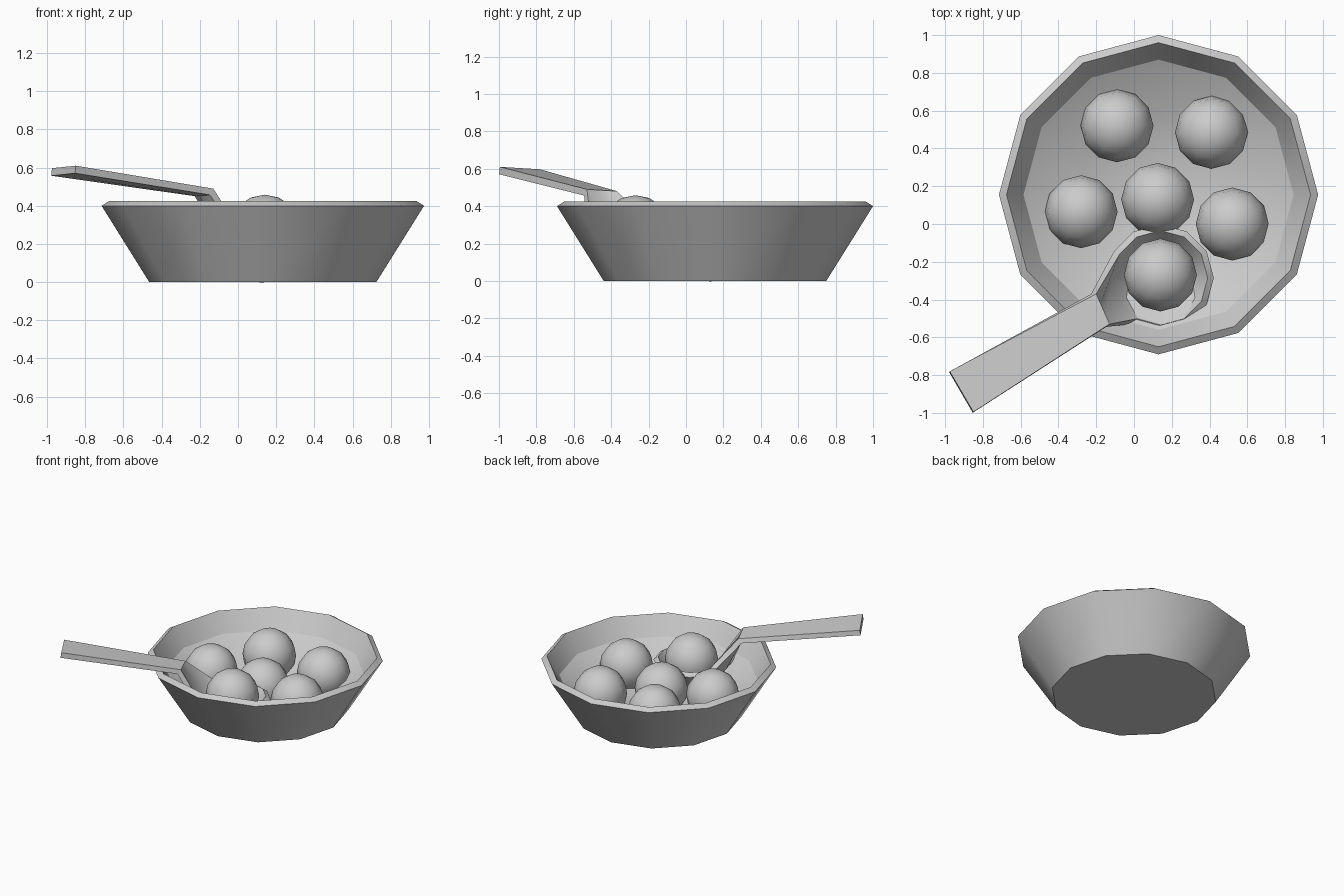
import bpy, bmesh
from math import sin, cos, pi, radians
from mathutils import Vector

cube = bpy.data.objects.get("Cube")
if cube:
    bpy.data.objects.remove(cube, do_unlink=True)

grey = bpy.data.materials.new("plain_grey")
grey.use_nodes = True
GREY = (0.6, 0.6, 0.6, 1)
grey.diffuse_color = GREY
grey.node_tree.nodes["Principled BSDF"].inputs["Base Color"].default_value = GREY


def finish(bm, name, location=(0, 0, 0), angle=28, thickness=0):
    """Turn a bmesh into a named, shaded object."""
    mesh = bpy.data.meshes.new(name)
    bm.to_mesh(mesh)
    bm.free()
    mesh.materials.append(grey)
    obj = bpy.data.objects.new(name, mesh)
    obj.location = location
    bpy.context.collection.objects.link(obj)
    bpy.ops.object.select_all(action='DESELECT')
    obj.select_set(True)
    bpy.context.view_layer.objects.active = obj
    if thickness:
        mod = obj.modifiers.new("thickness", 'SOLIDIFY')
        mod.thickness = thickness
        mod.offset = -1
        bpy.ops.object.modifier_apply(modifier=mod.name)
    bpy.ops.object.shade_smooth_by_angle(angle=radians(angle))
    return obj


def ring(bm, radius, z, sides=12, centre=(0, 0)):
    return [bm.verts.new((centre[0] + radius * cos(2 * pi * i / sides),
                          centre[1] + radius * sin(2 * pi * i / sides), z))
            for i in range(sides)]


def bridge(bm, a, b):
    n = len(a)
    for i in range(n):
        j = (i + 1) % n
        bm.faces.new((a[i], a[j], b[j], b[i]))


def fan(bm, loop, point):
    tip = bm.verts.new(point)
    for i, v in enumerate(loop):
        bm.faces.new((v, loop[(i + 1) % len(loop)], tip))


# Bowl: twelve-sided profile with a sloped rim and a dished floor
bm = bmesh.new()
profile = [(0.595, 0), (0.845, 0.4), (0.805, 0.425), (0.715, 0.28), (0.42, 0.12)]
rings = [ring(bm, r, z) for r, z in profile]
bm.faces.new(rings[0][::-1])
for lower, upper in zip(rings, rings[1:]):
    bridge(bm, lower, upper)
fan(bm, rings[-1], (0, 0, 0.05))
finish(bm, "bowl", (0.13, 0.155, 0))

# Dumplings: five in the bowl and one on the spoon
dumplings = [(-0.09, 0.52, 0.22), (0.41, 0.485, 0.22), (-0.28, 0.065, 0.22),
             (0.125, 0.13, 0.19), (0.52, 0, 0.22), (0.14, -0.27, 0.265)]
for i, place in enumerate(dumplings):
    bm = bmesh.new()
    bmesh.ops.create_uvsphere(bm, u_segments=12, v_segments=8, radius=0.193)
    finish(bm, f"dumpling_{i + 1}", place, 60)

# Spoon: a shallow dish whose near edge runs into a bent handle
bm = bmesh.new()
dish = (0.14, -0.285)
rim = ring(bm, 0.25, 0.27, centre=dish)
middle = ring(bm, 0.17, 0.16, centre=dish)
bridge(bm, rim, middle)
fan(bm, middle, (*dish, 0.12))
strip = rim[5:9]
stations = [((-0.2, -0.37, 0.48), (-0.13, -0.53, 0.49)),
            ((-0.975, -0.78, 0.597), (-0.85, -0.995, 0.61))]
for left, right in stations:
    row = [bm.verts.new(Vector(left).lerp(Vector(right), t / 3)) for t in range(4)]
    for i in range(3):
        bm.faces.new((strip[i], row[i], row[i + 1], strip[i + 1]))
    strip = row
bmesh.ops.recalc_face_normals(bm, faces=bm.faces)
bm.normal_update()
if sum(f.normal.z for f in bm.faces) < 0:
    bmesh.ops.reverse_faces(bm, faces=bm.faces)
finish(bm, "spoon", angle=30, thickness=0.04)
